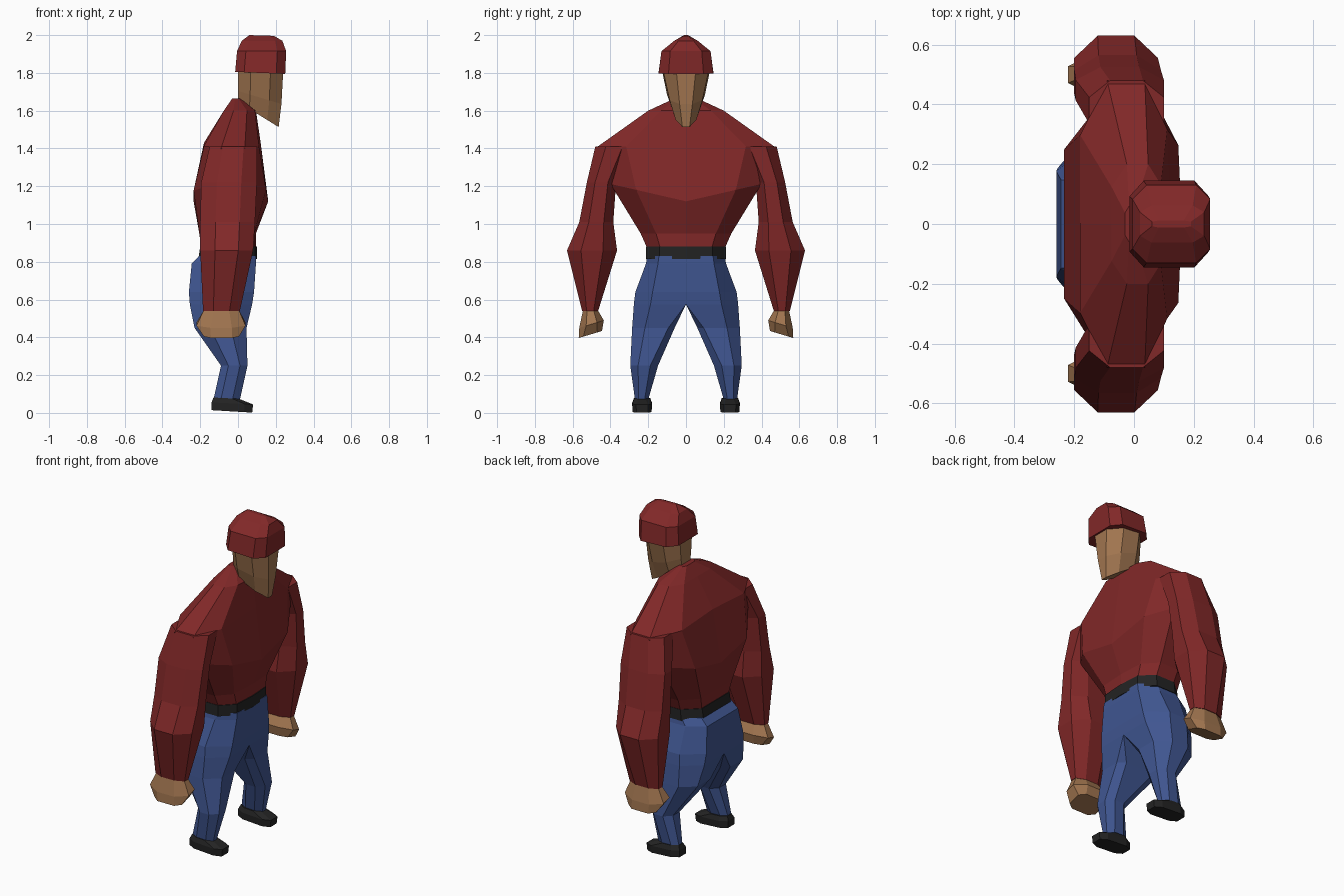
import bpy
import bmesh

cube = bpy.data.objects.get("Cube")
if cube:
    bpy.data.objects.remove(cube, do_unlink=True)


def material(name, rgb):
    m = bpy.data.materials.new(name)
    m.use_nodes = True
    m.diffuse_color = (*rgb, 1)
    m.node_tree.nodes["Principled BSDF"].inputs["Base Color"].default_value = (*rgb, 1)
    return m


RED = material("dark red cloth", (0.22, 0.021, 0.021))
BLUE = material("denim blue", (0.052, 0.095, 0.29))
SKIN = material("tan skin", (0.36, 0.18, 0.08))
BLACK = material("black leather", (0.017, 0.017, 0.017))


def loft(name, rings, mat, side=1):
    """Join equal-sized rings of points into a closed flat-shaded solid."""
    bm = bmesh.new()
    rows = [[bm.verts.new((x, y * side, z)) for x, y, z in ring] for ring in rings]
    n = len(rows[0])
    for a, b in zip(rows, rows[1:]):
        for i in range(n):
            j = (i + 1) % n
            bm.faces.new((a[i], a[j], b[j], b[i]))
    bm.faces.new(rows[0])
    bm.faces.new(rows[-1])
    bmesh.ops.remove_doubles(bm, verts=bm.verts, dist=0.0005)
    bmesh.ops.recalc_face_normals(bm, faces=bm.faces)
    # drop hidden walls lying on the centre plane
    hidden = [f for f in bm.faces if all(abs(v.co.y) < 0.0001 for v in f.verts)]
    bmesh.ops.delete(bm, geom=hidden, context='FACES')
    me = bpy.data.meshes.new(name)
    bm.to_mesh(me)
    bm.free()
    me.materials.append(mat)
    ob = bpy.data.objects.new(name, me)
    bpy.context.collection.objects.link(ob)
    return ob


def octagon(z, x0, x1, y0, y1, cut=0.28, inner=None, sx=0, sy=0, taper=0):
    """Chamfered rectangle; sx, sy tilt it and taper narrows its +x end."""
    inner = cut if inner is None else inner
    lo, hi = inner, 1 - cut
    shape = [(1, lo), (1, hi), (hi, 1), (cut, 1), (0, hi), (0, lo), (inner, 0), (1 - inner, 0)]
    ym = (y0 + y1) / 2
    ring = []
    for u, v in shape:
        x = x0 + u * (x1 - x0)
        y = ym + (v - 0.5) * (y1 - y0) * (1 - taper * u)
        ring.append((x, y, z + sx * (x - (x0 + x1) / 2) + sy * (y - ym)))
    return ring


def body_ring(z, x0, x1, half, rise=0):
    """Symmetric trunk section with centre lines; rise lifts it toward the sides."""
    shape = [(1, 0), (0.97, 0.66), (0.72, 1), (0.3, 1), (0, 0.62), (0, 0)]
    pts = [(x0 + u * (x1 - x0), v * half) for u, v in shape]
    pts += [(x, -y) for x, y in pts[-2:0:-1]]
    return [(x, y, z + rise * abs(y)) for x, y in pts]


# Trunk and belt
loft("sweater_body", [body_ring(*r) for r in (
    (0.875, -0.195, 0.095, 0.207),
    (0.95, -0.205, 0.095, 0.24),
    (1.12, -0.235, 0.16, 0.40, 0.23),
    (1.43, -0.18, 0.12, 0.48, -0.06),
    (1.60, -0.075, 0.095, 0.20),
    (1.665, -0.03, 0.015, 0.06))], RED)
loft("belt", [body_ring(0.815, -0.21, 0.10, 0.212),
              body_ring(0.882, -0.20, 0.10, 0.212)], BLACK)

# Head and cap
loft("head", [
    octagon(1.58, 0.0, 0.215, -0.085, 0.085, sx=-0.62, taper=0.5),
    octagon(1.67, 0.0, 0.23, -0.11, 0.11, sx=-0.3, taper=0.3),
    octagon(1.82, 0.0, 0.24, -0.132, 0.132, taper=0.1)], SKIN)
loft("cap", [octagon(*r, cut=0.18, sx=s) for r, s in (
    ((1.80, -0.015, 0.25, -0.145, 0.145), -0.04),
    ((1.915, -0.005, 0.255, -0.13, 0.13), 0),
    ((1.97, 0.02, 0.235, -0.062, 0.062), 0),
    ((1.998, 0.06, 0.19, -0.012, 0.012), -0.03))], RED)

# Paired limbs
for side, label in ((1, "left"), (-1, "right")):
    loft(label + "_sleeve", [octagon(*r) for r in (
        (0.54, -0.185, 0.01, 0.465, 0.55),
        (0.86, -0.20, 0.08, 0.365, 0.63),
        (1.01, -0.20, 0.09, 0.385, 0.565),
        (1.22, -0.195, 0.10, 0.37, 0.525),
        (1.41, -0.15, 0.10, 0.28, 0.48))], RED, side)
    loft(label + "_hand", [
        octagon(0.545, -0.18, 0.005, 0.468, 0.545),
        octagon(0.47, -0.22, 0.04, 0.435, 0.565, sy=-0.3),
        octagon(0.415, -0.18, 0.005, 0.445, 0.568, cut=0.2, sy=-0.3)], SKIN, side)
    loft(label + "_trouser_leg", [octagon(*r) for r in (
        (0.83, -0.205, 0.095, 0, 0.205, 0.3, 0),
        (0.79, -0.245, 0.095, 0, 0.212, 0.3, 0),
        (0.64, -0.26, 0.085, 0, 0.268, 0.34, 0),
        (0.575, -0.255, 0.075, 0, 0.276, 0.32, 0),
        (0.45, -0.23, 0.045, 0.06, 0.285, 0.3, 0.15),
        (0.25, -0.09, 0.05, 0.148, 0.295),
        (0.07, -0.13, 0.01, 0.20, 0.27))], BLUE, side)
    loft(label + "_shoe", [
        octagon(0.078, -0.13, 0.005, 0.19, 0.275, sx=-0.05),
        octagon(0.05, -0.14, 0.08, 0.18, 0.285, cut=0.2, sx=-0.05),
        octagon(0.008, -0.14, 0.075, 0.182, 0.283, cut=0.2, sx=-0.06)], BLACK, side)
